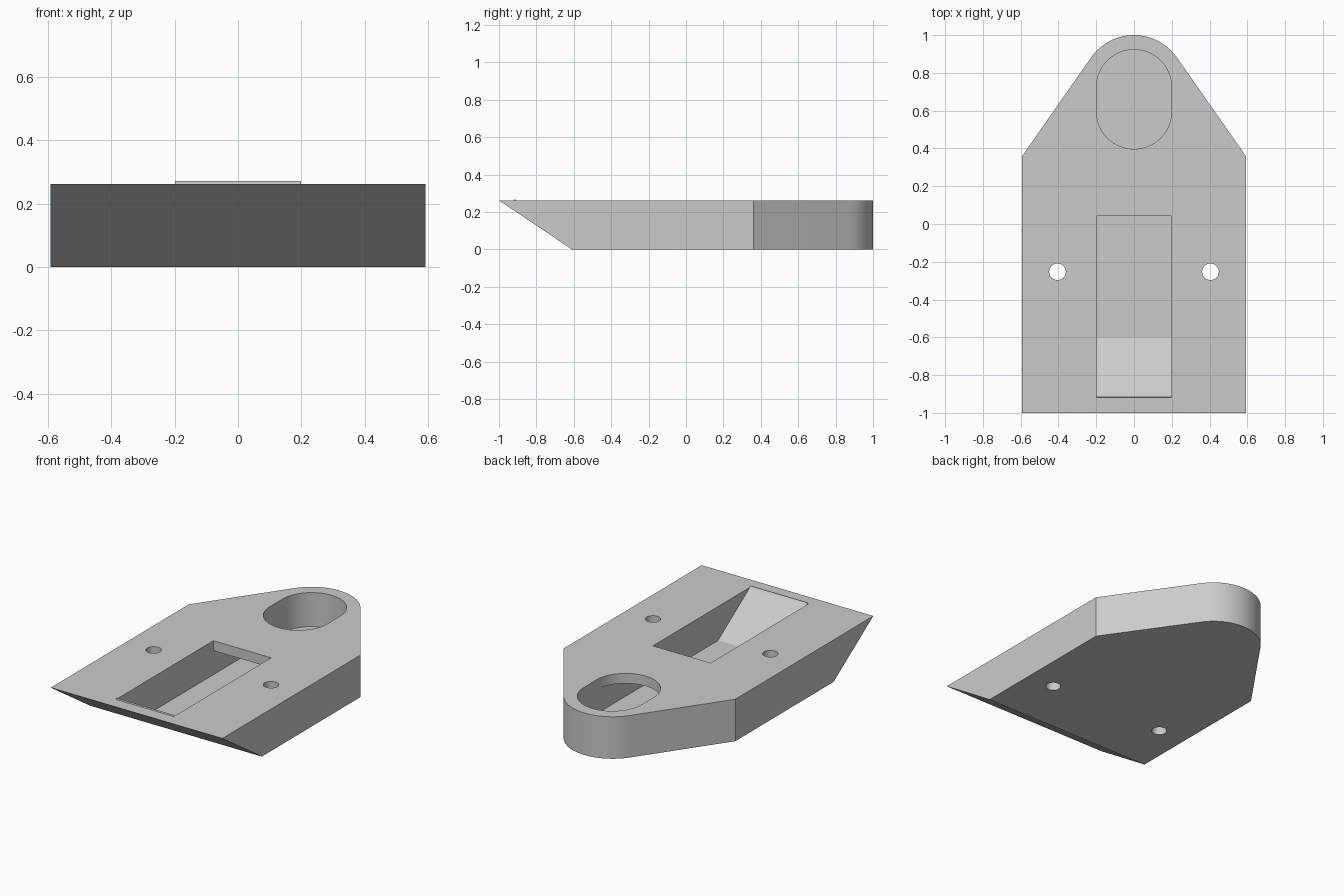
import bpy, bmesh, math
from mathutils import Vector

cube = bpy.data.objects.get("Cube")
if cube:
    bpy.data.objects.remove(cube, do_unlink=True)

HEIGHT = 0.262
HALF_WIDTH = 0.592
SLOT = 0.199       # half width of the pocket and slot
FLOOR = 0.05       # bottom of the channel
ROOF = 0.2         # ceiling of the tunnel between pocket and slot

grey = bpy.data.materials.new("plain grey")
grey.use_nodes = True
colour = (0.6, 0.6, 0.6, 1)
grey.diffuse_color = colour
grey.node_tree.nodes["Principled BSDF"].inputs["Base Color"].default_value = colour


def prism(name, points, offset):
    """Extrude a closed outline of 3D points by an offset."""
    bm = bmesh.new()
    face = bm.faces.new([bm.verts.new(p) for p in points])
    new = bmesh.ops.extrude_face_region(bm, geom=[face])["geom"]
    bmesh.ops.translate(bm, vec=Vector(offset),
                        verts=[v for v in new if isinstance(v, bmesh.types.BMVert)])
    bmesh.ops.recalc_face_normals(bm, faces=bm.faces)
    mesh = bpy.data.meshes.new(name)
    bm.to_mesh(mesh)
    bm.free()
    mesh.materials.append(grey)
    obj = bpy.data.objects.new(name, mesh)
    bpy.context.collection.objects.link(obj)
    return obj


def arc(cx, cy, radius, start, end, z, steps=32):
    angles = [math.radians(start + (end - start) * i / steps) for i in range(steps + 1)]
    return [(cx + radius * math.cos(a), cy + radius * math.sin(a), z) for a in angles]


def activate(obj):
    bpy.ops.object.select_all(action='DESELECT')
    obj.select_set(True)
    bpy.context.view_layer.objects.active = obj


def cut(target, cutter):
    cutter.hide_render = True
    mod = target.modifiers.new("cut", 'BOOLEAN')
    mod.operation = 'DIFFERENCE'
    mod.solver = 'EXACT'
    mod.object = cutter
    activate(target)
    bpy.ops.object.modifier_apply(modifier=mod.name)
    bpy.data.objects.remove(cutter, do_unlink=True)


# Body: tapered plan with a round nose and an undercut front
nose = 0.277
outline = [(-HALF_WIDTH, -1, 0), (HALF_WIDTH, -1, 0), (HALF_WIDTH, 0.36, 0)]
outline += arc(0, 1 - nose, nose, 35, 145, 0)
outline += [(-HALF_WIDTH, 0.36, 0)]
body = prism("body", outline, (0, 0, HEIGHT))
for v in body.data.vertices:
    if v.co.y < -0.9 and v.co.z < 0.1:
        v.co.y = -0.61

# Pocket with a ramp, running under a bridge to the slot
channel = [(-1.0, 0.32), (-0.915, HEIGHT), (-0.6, FLOOR), (0.66, FLOOR),
           (0.66, ROOF), (0.042, ROOF), (0.042, 0.32)]
cut(body, prism("channel_cutter", [(-SLOT, y, z) for y, z in channel], (2 * SLOT, 0, 0)))

# Rounded slot near the nose
slot = arc(0, 0.923 - SLOT, SLOT, 0, 180, FLOOR) + arc(0, 0.397 + SLOT, SLOT, 180, 360, FLOOR)
cut(body, prism("slot_cutter", slot, (0, 0, 0.4)))

# Through holes on both sides
for side in (-1, 1):
    circle = arc(side * 0.405, -0.253, 0.044, 0, 360, -0.1)[:-1]
    cut(body, prism("hole_cutter", circle, (0, 0, 0.5)))

# Thin raised lip at the top of the ramp
lip = [(-0.918, HEIGHT - 0.001), (-0.916, 0.271), (-0.905, HEIGHT - 0.004)]
ramp_lip = prism("ramp_lip", [(-SLOT, y, z) for y, z in lip], (2 * SLOT, 0, 0))

activate(body)
bpy.ops.object.shade_smooth_by_angle(angle=math.radians(30))
